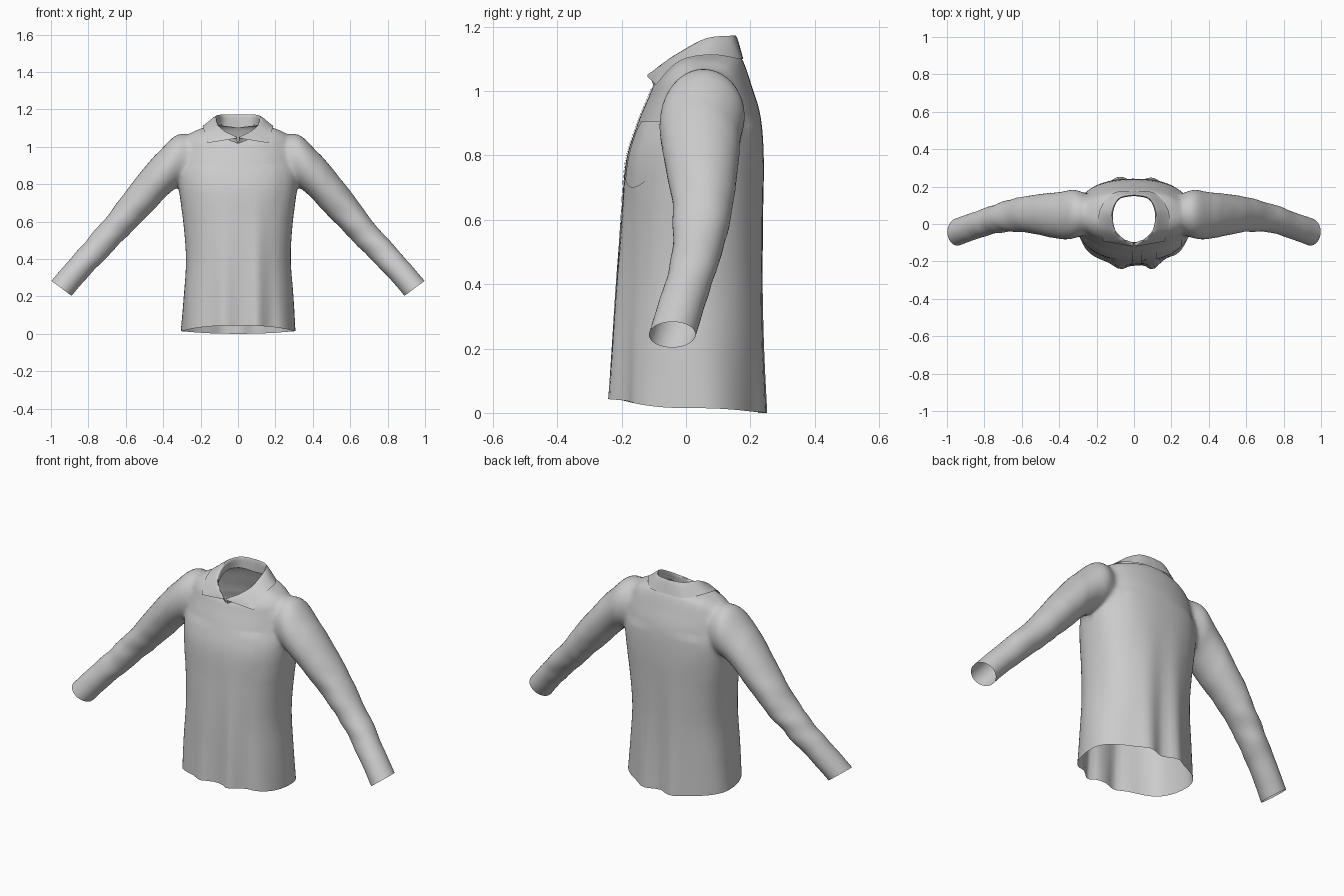
import bpy, bmesh, math
from mathutils import Vector, noise
from mathutils.bvhtree import BVHTree

if "Cube" in bpy.data.objects:
    bpy.data.objects.remove(bpy.data.objects["Cube"])


def spline(pts, n):
    """Catmull-Rom resampling of a list of number tuples."""
    out = []
    for i in range(len(pts) - 1):
        a, b, c, d = pts[max(i - 1, 0)], pts[i], pts[i + 1], pts[min(i + 2, len(pts) - 1)]
        for k in range(n):
            t = k / n
            out.append(tuple(q + .5 * t * (r - p + t * (2 * p - 5 * q + 4 * r - s + t * (3 * (q - r) + s - p)))
                             for p, q, r, s in zip(a, b, c, d)))
    return out + [tuple(pts[-1])]


def make_object(name, bm):
    me = bpy.data.meshes.new(name)
    bm.to_mesh(me)
    bm.free()
    ob = bpy.data.objects.new(name, me)
    bpy.context.collection.objects.link(ob)
    return ob


def smooth(ob, angle=50):
    bpy.ops.object.select_all(action='DESELECT')
    ob.select_set(True)
    bpy.context.view_layer.objects.active = ob
    bpy.ops.object.shade_smooth_by_angle(angle=math.radians(angle))


cap_centres = []


def closed_tube(name, rings):
    """Loft rings; fan caps are removed again after the union."""
    bm = bmesh.new()
    rows = [[bm.verts.new(p) for p in r] for r in rings]
    n = len(rows[0])
    for a, b in zip(rows, rows[1:]):
        for i in range(n):
            bm.faces.new((a[i], a[(i + 1) % n], b[(i + 1) % n], b[i]))
    for row in (rows[0], rows[-1]):
        c = sum((v.co for v in row), Vector()) / n
        cap_centres.append(c)
        cv = bm.verts.new(c)
        for i in range(n):
            bm.faces.new((row[i], row[(i + 1) % n], cv))
    bmesh.ops.recalc_face_normals(bm, faces=bm.faces)
    return make_object(name, bm)


def grid_object(name, rows):
    bm = bmesh.new()
    vs = [[bm.verts.new(p) for p in r] for r in rows]
    for a, b in zip(vs, vs[1:]):
        for i in range(len(a) - 1):
            bm.faces.new((a[i], a[i + 1], b[i + 1], b[i]))
    bmesh.ops.remove_doubles(bm, verts=bm.verts, dist=.0005)
    bmesh.ops.recalc_face_normals(bm, faces=bm.faces)
    return make_object(name, bm)


def bell(x, c, w):
    return math.exp(-((x - c) / w) ** 2)


# Torso: front z, side z, back z, half width, front y, back y
TORSO = [(.045, .015, .0, .305, -.218, .232), (.2, .2, .2, .293, -.215, .23),
         (.4, .4, .4, .28, -.21, .232), (.6, .6, .6, .293, -.2, .238),
         (.78, .78, .78, .318, -.187, .242), (.9, .9, .92, .315, -.15, .232),
         (.98, .99, 1.02, .305, -.117, .203), (1.01, 1.05, 1.08, .28, -.105, .183),
         (1.02, 1.09, 1.105, .22, -.1, .17), (1.025, 1.115, 1.12, .125, -.096, .158)]


def torso_ring(r, n=80):
    zf, zs, zb, hw, yf, yb = r
    ring = []
    for i in range(n):
        t = 2 * math.pi * i / n
        c, s = math.cos(t), math.sin(t)
        e = 2 / (2.35 if zs < .9 else 2.1)
        x = hw * math.copysign(abs(c) ** e, c)
        y = (yf + yb) / 2 + (yb - yf) / 2 * math.copysign(abs(s) ** e, s)
        z = zs + ((zb if s > 0 else zf) - zs) * s * s
        # hanging folds grow towards the hem
        k = max(0, 1 - z / .8) ** 1.3
        if s < 0:
            y -= k * (.036 * bell(x, .1, .035) + .03 * bell(x, -.075, .045) - .012 * bell(x, .18, .03)) * abs(s)
        else:
            y += k * (.024 * bell(x, .1, .05) + .026 * bell(x, -.08, .05) - .012 * bell(x, .01, .03)) * s
        x *= 1 + .02 * k * math.sin(5 * t + 5 * z)
        ring.append((x, y, z))
    return ring


# Sleeve: top x, top z, bottom x, bottom z, front y, back y
SLEEVE = [(.2, 1.03, .2, .83, -.03, .13), (.31, 1.075, .3, .79, -.075, .185),
          (.41, .99, .36, .755, -.085, .175), (.54, .84, .45, .665, -.06, .16),
          (.67, .667, .565, .55, -.04, .14), (.8, .51, .7, .41, -.05, .1),
          (.91, .385, .81, .297, -.085, .06), (.998, .283, .89, .203, -.115, .03)]


def sleeve_ring(r, side, n=40):
    tx, tz, bx, bz, yf, yb = r
    ring = []
    for i in range(n):
        t = 2 * math.pi * i / n
        c, s = math.cos(t), math.sin(t)
        p = Vector(((tx + bx + (tx - bx) * c) / 2, (yf + yb + (yb - yf) * s) / 2, (tz + bz + (tz - bz) * c) / 2))
        mid = Vector(((tx + bx) / 2, (yf + yb) / 2, (tz + bz) / 2))
        # soft wrinkles along the forearm
        w = .10 * bell(mid.x, .7, .16) * noise.noise(Vector((p.x * 9, p.y * 9 + side, p.z * 16)))
        p = mid + (p - mid) * (1 + w)
        ring.append((p.x * side, p.y, p.z))
    return ring


shirt = closed_tube("shirt_body", [torso_ring(r) for r in spline(TORSO, 6)])
bpy.context.view_layer.objects.active = shirt
for side in (1, -1):
    sleeve = closed_tube("sleeve", [sleeve_ring(r, side) for r in spline(SLEEVE, 7)])
    mod = shirt.modifiers.new("join", 'BOOLEAN')
    mod.operation, mod.solver, mod.object = 'UNION', 'EXACT', sleeve
    bpy.ops.object.modifier_apply(modifier=mod.name)
    bpy.data.objects.remove(sleeve)

# Open the hem, neck and cuffs, then soften the armholes
bm = bmesh.new()
bm.from_mesh(shirt.data)
bmesh.ops.delete(bm, geom=[v for v in bm.verts if any((v.co - c).length < 1e-4 for c in cap_centres)], context='VERTS')
bmesh.ops.remove_doubles(bm, verts=bm.verts, dist=.004)
soft = [v for v in bm.verts if .21 < abs(v.co.x) < .44 and v.co.z > .68 and not v.is_boundary]
for _ in range(8):
    bmesh.ops.smooth_vert(bm, verts=soft, factor=.5, use_axis_x=True, use_axis_y=True, use_axis_z=True)
bmesh.ops.recalc_face_normals(bm, faces=bm.faces)
surface = BVHTree.FromBMesh(bm)
bm.to_mesh(shirt.data)
bm.free()
smooth(shirt, 60)


def front_patch(name, x0, x1, z0, z1, point, nx, nz, lift=.004):
    """Cloth patch draped on the front of the shirt, with a pointed lower edge."""
    rows = []
    for j in range(nz + 1):
        row = []
        for i in range(nx + 1):
            u = i / nx
            x = x0 + (x1 - x0) * u
            low = z0 + point * abs(2 * u - 1) ** 2
            z = low + (z1 - low) * j / nz
            hit = surface.ray_cast(Vector((x, -1, z)), Vector((0, 1, 0)))[0]
            row.append((x, (hit.y if hit else -.1) - lift, z))
        rows.append(row)
    smooth(grid_object(name, rows))


front_patch("chest_pocket", .12, .255, .70, .905, .025, 10, 12)
front_patch("front_placket", -.012, .04, .05, 1.01, 0, 6, 50, .003)

# Collar columns from back centre to tip: stand base, rolled top, outer edge
COLLAR = [(0, .15, 1.1, 0, .155, 1.172, 0, .178, 1.1),
          (.08, .132, 1.11, .08, .137, 1.172, .11, .165, 1.1),
          (.115, .06, 1.11, .118, .06, 1.163, .183, .075, 1.113),
          (.105, -.03, 1.07, .107, -.03, 1.115, .183, -.022, 1.092),
          (.06, -.08, 1.03, .06, -.085, 1.077, .163, -.093, 1.02)]
FRONT = (.003, -.1, 1.015, .006, -.116, 1.052, .01, -.12, 1.045)
columns = spline(COLLAR, 7)
columns += [tuple(a + (b - a) * k / 6 for a, b in zip(COLLAR[-1], FRONT)) for k in range(1, 7)]


def collar_column(c, side):
    pts = [c[0:3], c[3:6], c[6:9]]
    return [(p[0] * side, p[1], p[2]) for p in spline(pts, 5)]


rows = [collar_column(c, -1) for c in reversed(columns)] + [collar_column(c, 1) for c in columns[1:]]
smooth(grid_object("collar", rows), 60)
